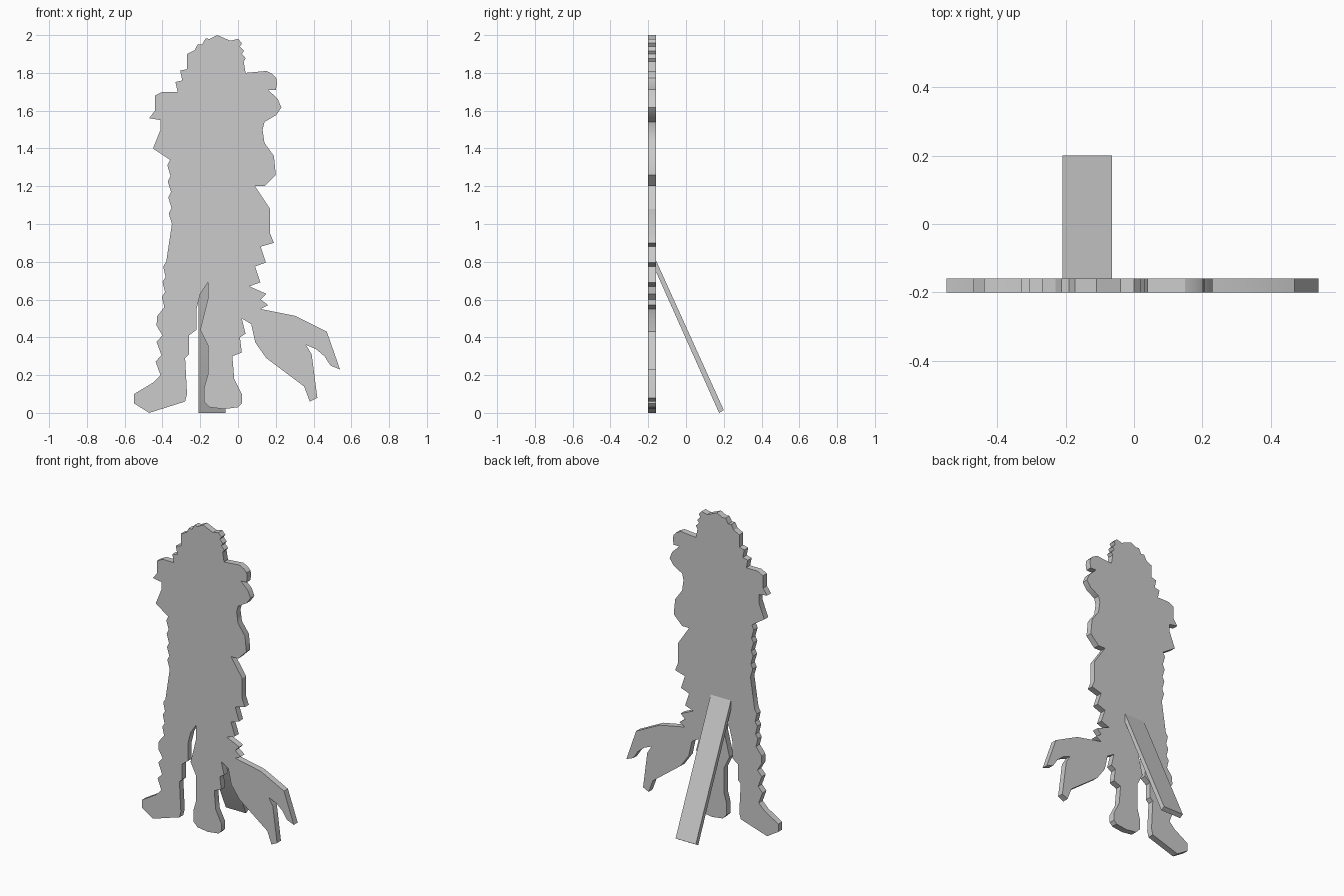
import bpy
import bmesh
from math import pi, sin
from mathutils import Vector

if "Cube" in bpy.data.objects:
    bpy.data.objects.remove(bpy.data.objects["Cube"], do_unlink=True)

# One flat grey for the whole standee
grey = bpy.data.materials.new("plain grey")
grey.use_nodes = True
grey.diffuse_color = (.6, .6, .6, 1)
grey.node_tree.nodes["Principled BSDF"].inputs["Base Color"].default_value = grey.diffuse_color


class Pen:
    """Draws an outline clockwise, so that outward lies left of the stroke."""

    def __init__(self, start):
        self.points = [Vector(start)]

    def straight_to(self, *corners):
        self.points.extend(Vector(corner) for corner in corners)

    def place_along(self, end):
        """Return a function giving a point part way to end, pushed outward."""
        start, end = self.points[-1], Vector(end)
        along = end - start
        outward = Vector((-along.y, along.x)).normalized()
        return lambda part, push: start + along * part + outward * push

    def bow_to(self, end, depth, steps=4):
        place = self.place_along(end)
        for step in range(1, steps + 1):
            part = step / steps
            self.points.append(place(part, depth * sin(pi * part)))

    def fray_to(self, end, teeth, depth):
        place = self.place_along(end)
        for tooth in range(teeth):
            self.points.append(place((tooth + 2 / 3) / teeth, depth))
            self.points.append(place((tooth + 1) / teeth, 0))


def extrude_profile(name, profile, offset):
    """Make a closed solid by sweeping a planar profile along an offset."""
    bm = bmesh.new()
    face = bm.faces.new([bm.verts.new(point) for point in profile])
    swept = bmesh.ops.extrude_face_region(bm, geom=[face], use_keep_orig=True)
    moved = [item for item in swept["geom"] if isinstance(item, bmesh.types.BMVert)]
    bmesh.ops.translate(bm, verts=moved, vec=offset)
    bmesh.ops.recalc_face_normals(bm, faces=bm.faces)
    mesh = bpy.data.meshes.new(name)
    bm.to_mesh(mesh)
    bm.free()
    mesh.materials.append(grey)
    part = bpy.data.objects.new(name, mesh)
    bpy.context.collection.objects.link(part)
    return part


def draw_left_arm(pen):
    pen.straight_to((.04, 1.8), (.15, 1.81))
    pen.bow_to((.2, 1.71), depth=.03)
    pen.straight_to((.16, 1.71))
    pen.bow_to((.14, 1.54), depth=.08)
    pen.straight_to((.13, 1.5), (.14, 1.43))
    pen.straight_to((.19, 1.36), (.2, 1.26), (.14, 1.2), (.09, 1.2))


def draw_left_hip(pen):
    pen.straight_to((.17, 1.08), (.17, .95), (.19, .9), (.12, .88))
    pen.fray_to((.06, .67), teeth=2, depth=.05)
    pen.straight_to((.15, .63), (.12, .6), (.16, .57), (.12, .55))


def draw_tail(pen):
    pen.bow_to((.47, .43), depth=.025, steps=2)
    pen.straight_to((.54, .23), (.49, .25))
    pen.bow_to((.36, .36), depth=-.02, steps=3)
    pen.straight_to((.39, .31), (.42, .08), (.38, .06), (.35, .14), (.15, .29))
    pen.bow_to((.07, .47), depth=.02, steps=2)
    pen.straight_to((.02, .5))


def draw_left_leg(pen):
    pen.straight_to((.04, .42), (.01, .4), (.02, .32), (-.03, .3), (-.02, .18))
    pen.straight_to((.02, .1), (.02, .05), (0, .03))
    pen.bow_to((-.15, .03), depth=.01, steps=2)
    pen.straight_to((-.18, .06), (-.18, .13), (-.16, .2), (-.16, .36))
    pen.straight_to((-.2, .44), (-.16, .6), (-.16, .69))


def draw_right_leg(pen):
    pen.straight_to((-.2, .63), (-.22, .55), (-.22, .44), (-.26, .41))
    pen.straight_to((-.26, .31), (-.28, .29), (-.27, .1), (-.28, .06))
    pen.straight_to((-.47, 0), (-.55, .05), (-.55, .1), (-.45, .16), (-.41, .2))
    pen.fray_to((-.4, .41), teeth=2, depth=.03)
    pen.bow_to((-.39, .56), depth=.04, steps=3)
    pen.fray_to((-.38, .8), teeth=3, depth=.015)


def draw_right_side(pen):
    pen.straight_to((-.35, 1))
    pen.fray_to((-.36, 1.34), teeth=4, depth=.015)
    pen.straight_to((-.45, 1.4), (-.41, 1.5), (-.41, 1.55), (-.47, 1.56))
    pen.straight_to((-.44, 1.6), (-.44, 1.68), (-.4, 1.7), (-.32, 1.7))


def draw_right_head(pen):
    pen.fray_to((-.27, 1.82), teeth=2, depth=.03)
    pen.straight_to((-.27, 1.9), (-.23, 1.92))
    pen.fray_to((-.15, 1.98), teeth=2, depth=.015)


# Outline of the figure, from the crown round and back
pen = Pen((-.11, 2))
pen.straight_to((-.04, 1.97), (0, 1.98))
pen.fray_to((.03, 1.86), teeth=3, depth=.015)
for draw in (draw_left_arm, draw_left_hip, draw_tail, draw_left_leg,
             draw_right_leg, draw_right_side, draw_right_head):
    draw(pen)

# Flat cutout panel
front, thickness = -.2, .04
panel = extrude_profile("cutout_panel", [(p.x, front, p.y) for p in pen.points], (0, thickness, 0))

# Leaning strut behind the panel, its side profile swept across its width
back = front + thickness
strut_side = [(back, .81), (.2, .015), (.175, 0), (back, .75)]
strut = extrude_profile("support_strut", [(-.21, y, z) for y, z in strut_side], (.145, 0, 0))

# Soft shading along the shallow bends of the cut edge
for part in (panel, strut):
    bpy.ops.object.select_all(action="DESELECT")
    part.select_set(True)
    bpy.context.view_layer.objects.active = part
    bpy.ops.object.shade_smooth_by_angle()
